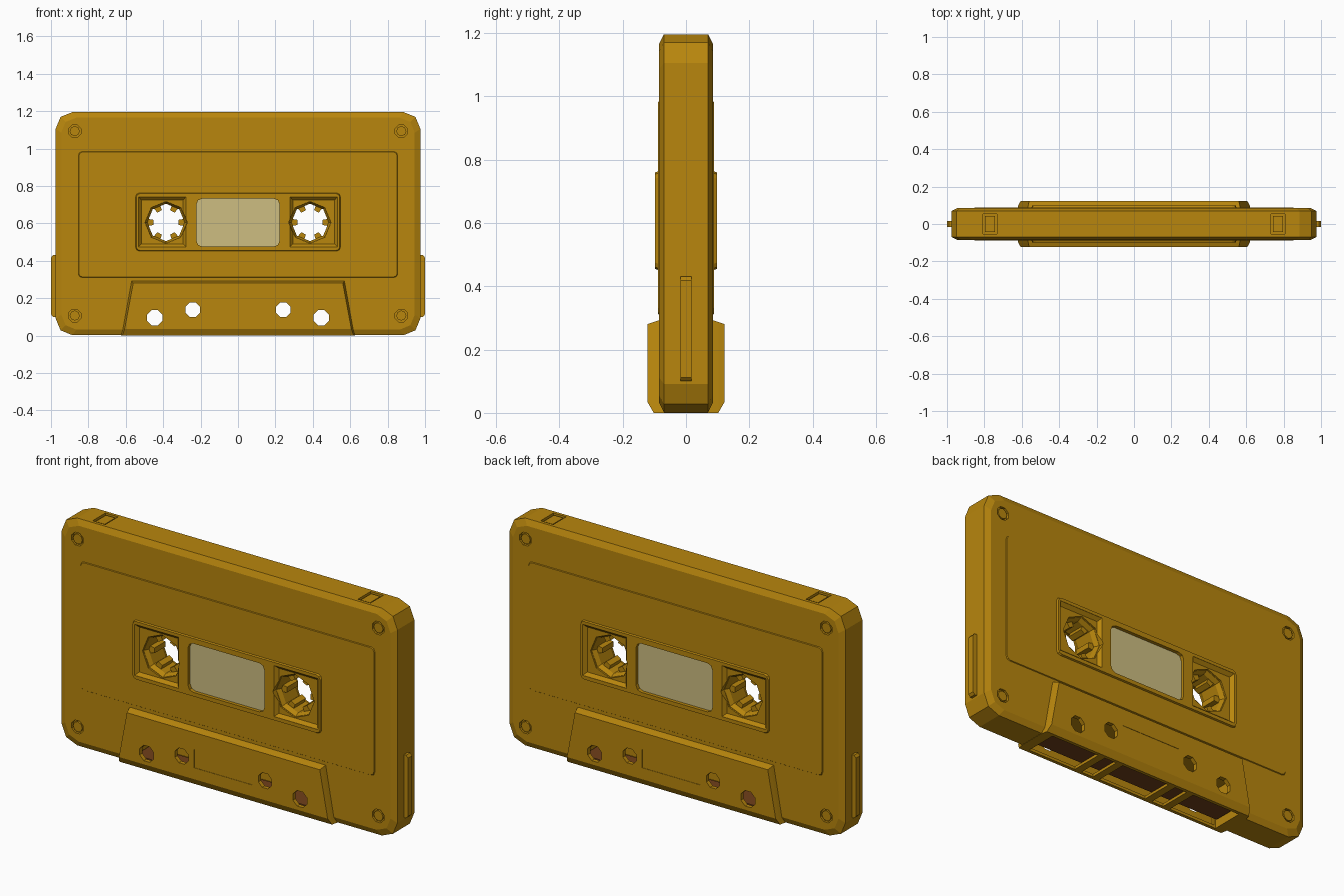
import bpy, bmesh
from math import cos, sin, pi, radians

if "Cube" in bpy.data.objects:
    bpy.data.objects.remove(bpy.data.objects["Cube"])


def material(name, color):
    m = bpy.data.materials.new(name)
    m.diffuse_color = color
    m.use_nodes = True
    m.node_tree.nodes["Principled BSDF"].inputs["Base Color"].default_value = m.diffuse_color
    return m


GOLD = material("gold_plastic", (0.479, 0.238, 0.004, 1))
PANE = material("window_tint", (0.61, 0.51, 0.22, 1))
BROWN = material("tape_brown", (0.16, 0.05, 0.01, 1))


def loft(name, rings, mat=GOLD, cyclic=False):
    """Skin a stack of xz outlines, each given as (y, points)."""
    bm = bmesh.new()
    loops = [[bm.verts.new((x, y, z)) for x, z in pts] for y, pts in rings]
    n = len(loops[0])
    pairs = list(zip(loops, loops[1:])) + ([(loops[-1], loops[0])] if cyclic else [])
    for a, b in pairs:
        for i in range(n):
            j = (i + 1) % n
            bm.faces.new((a[i], a[j], b[j], b[i]))
    if not cyclic:
        bm.faces.new(loops[0])
        bm.faces.new(loops[-1])
    bmesh.ops.recalc_face_normals(bm, faces=bm.faces)
    me = bpy.data.meshes.new(name)
    bm.to_mesh(me)
    bm.free()
    me.materials.append(mat)
    ob = bpy.data.objects.new(name, me)
    bpy.context.collection.objects.link(ob)
    return ob


def both(levels):
    """Mirror (y, points) levels, listed from outside inwards, to both faces."""
    return [(-y, p) for y, p in levels] + [(y, p) for y, p in reversed(levels)]


def rrect(cx, cz, w, h, c):
    """Rectangle with two-segment corners; w and h are half sizes."""
    k = 0.29 * c
    out = []
    for sx, sz, flip in ((1, 1, 0), (-1, 1, 1), (-1, -1, 0), (1, -1, 1)):
        corner = [(w, h - c), (w - k, h - k), (w - c, h)]
        if flip:
            corner.reverse()
        out += [(cx + sx * x, cz + sz * z) for x, z in corner]
    return out


def rect(x0, x1, z0, z1):
    return [(x0, z0), (x1, z0), (x1, z1), (x0, z1)]


def ngon(cx, cz, r, n=8, turn=0.0):
    return [(cx + r * cos(turn + 2 * pi * i / n), cz + r * sin(turn + 2 * pi * i / n))
            for i in range(n)]


def box(name, x0, x1, y0, y1, z0, z1, mat=GOLD):
    return loft(name, [(y0, rect(x0, x1, z0, z1)), (y1, rect(x0, x1, z0, z1))], mat)


def combine(target, tool, op="DIFFERENCE"):
    """Apply a boolean and remove the tool."""
    tool.hide_render = True
    mod = target.modifiers.new("bool", "BOOLEAN")
    mod.operation, mod.solver, mod.object = op, "EXACT", tool
    bpy.context.view_layer.update()
    dg = bpy.context.evaluated_depsgraph_get()
    me = bpy.data.meshes.new_from_object(target.evaluated_get(dg))
    target.modifiers.clear()
    target.data = me
    bpy.data.objects.remove(tool)


def trap(xb, zb, xt, zt):
    return [(-xb, zb), (xb, zb), (xt, zt), (-xt, zt)]


# Main shell with chamfered rim
shell = loft("cassette_shell", both([
    (0.085, rrect(0, 0.5985, 0.945, 0.5665, 0.08)),
    (0.07, rrect(0, 0.5985, 0.975, 0.5965, 0.09))]))

# Raised label panel, reel panel and thick tape-head block
combine(shell, loft("label_panel", both([
    (0.089, rrect(0, 0.647, 0.851, 0.334, 0.02)),
    (0.08, rrect(0, 0.647, 0.857, 0.34, 0.02))])), "UNION")
combine(shell, loft("reel_panel", both([
    (0.098, rrect(0, 0.607, 0.544, 0.152, 0.02)),
    (0.082, rrect(0, 0.607, 0.55, 0.158, 0.02))])), "UNION")
combine(shell, loft("head_block", both([
    (0.122, trap(0.606, 0.035, 0.56, 0.28)),
    (0.102, trap(0.618, 0, 0.565, 0.287)),
    (0.07, trap(0.625, 0, 0.572, 0.297))])), "UNION")

# Hollow head block with slots in its floor
combine(shell, box("cavity_cut", -0.56, 0.56, -0.1, 0.1, 0.015, 0.2))
for x0, x1 in ((-0.57, -0.29), (-0.25, -0.18), (-0.14, 0.14), (0.18, 0.25), (0.29, 0.57)):
    combine(shell, box("slot_cut", x0, x1, -0.085, 0.085, -0.05, 0.05))

# Window opening
win = rrect(0, 0.604, 0.222, 0.128, 0.03)
combine(shell, loft("window_cut", [(-0.2, win), (0.2, win)]))

for s in (-1, 1):
    # Sloped reel recesses, front and back
    cx = s * 0.405
    for f in (-1, 1):
        combine(shell, loft("recess_cut", [
            (f * 0.12, rect(cx - 0.127, cx + 0.127, 0.474, 0.742)),
            (f * 0.097, rect(cx - 0.127, cx + 0.127, 0.474, 0.742)),
            (f * 0.08, rect(cx - 0.112, cx + 0.112, 0.489, 0.725))]))
        # Shallow groove area between the guide holes
        if s == 1:
            combine(shell, box("groove_cut", -0.17, 0.17, min(f * 0.12, f * 0.14),
                               max(f * 0.12, f * 0.14), 0.095, 0.19))
    # Reel and guide holes
    for x, z, r, t in ((0.385, 0.605, 0.114, 0), (0.445, 0.095, 0.044, 22.5),
                       (0.242, 0.137, 0.042, 22.5)):
        o = ngon(s * x, z, r, 8, radians(t))
        combine(shell, loft("hole_cut", [(-0.2, o), (0.2, o)]))
    # Write-protect notch on the top edge
    nx = s * 0.77
    combine(shell, box("notch_cut", nx - 0.037, nx + 0.037, -0.053, 0.053, 1.165, 1.25))
    box("notch_tab", nx - 0.027, nx + 0.027, -0.043, 0.043, 1.16, 1.19)
    # Screw sockets and heads
    for z in (0.107, 1.093):
        for f in (-1, 1):
            o = ngon(s * 0.873, z, 0.036, 8, pi / 8)
            combine(shell, loft("socket_cut", [(f * 0.072, o), (f * 0.12, o)]))
            loft("screw_head", [(f * 0.065, ngon(s * 0.873, z, 0.027)),
                                (f * 0.083, ngon(s * 0.873, z, 0.027))])
    # Side rib
    rib = [(s * x, z) for x, z in ((0.96, 0.1), (0.988, 0.1), (0.999, 0.112),
                                   (0.999, 0.418), (0.988, 0.43), (0.96, 0.43))]
    loft("side_rib", [(-0.017, rib), (0.017, rib)])
    # Hub ring with six teeth
    hx = s * 0.385
    loft("hub_ring", [(-0.072, ngon(hx, 0.605, 0.118)), (-0.072, ngon(hx, 0.605, 0.112)),
                      (-0.05, ngon(hx, 0.605, 0.1)), (0.05, ngon(hx, 0.605, 0.1)),
                      (0.072, ngon(hx, 0.605, 0.112)), (0.072, ngon(hx, 0.605, 0.118))],
         cyclic=True)
    for i in range(6):
        a = i * pi / 3
        tooth = [(hx + r * cos(a) - w * sin(a), 0.605 + r * sin(a) + w * cos(a))
                 for r, w in ((0.068, -0.014), (0.105, -0.02), (0.105, 0.02), (0.068, 0.014))]
        loft("hub_tooth", [(-0.045, tooth), (0.045, tooth)])

# Tinted window and the tape running behind the slots
pane = rrect(0, 0.604, 0.223, 0.129, 0.03)
loft("window_pane", [(-0.08, pane), (0.08, pane)], PANE)
box("tape_strip", -0.555, 0.555, -0.06, 0.06, 0.03, 0.036, BROWN)
